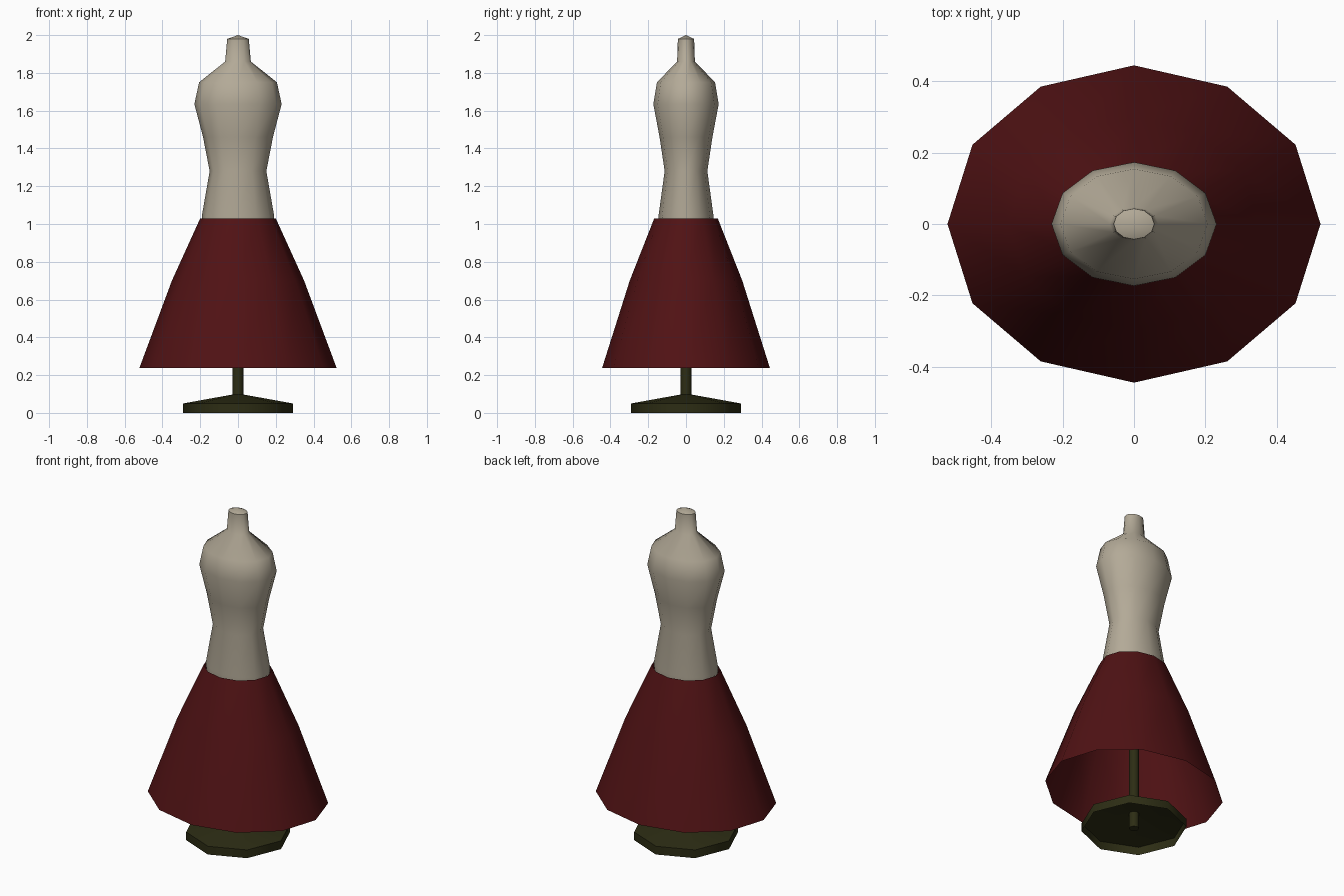
import bpy, math

if "Cube" in bpy.data.objects:
    bpy.data.objects.remove(bpy.data.objects["Cube"])


def material(name, rgb):
    m = bpy.data.materials.new(name)
    m.diffuse_color = (*rgb, 1.0)
    m.use_nodes = True
    m.node_tree.nodes["Principled BSDF"].inputs["Base Color"].default_value = m.diffuse_color
    return m


linen = material("linen", (0.45, 0.40, 0.31))
wine = material("wine_red", (0.08, 0.006, 0.007))
olive = material("dark_olive", (0.026, 0.026, 0.007))


def loft(name, rings, sides, mat, cap_bottom=False, cap_top=False, angle=60):
    """Stack elliptical rings (x radius, y radius, z); zero radius makes a tip."""
    verts, faces, loops = [], [], []
    for rx, ry, z in rings:
        n = 1 if rx == 0 else sides
        start = len(verts)
        for i in range(n):
            a = 2 * math.pi * i / sides
            verts.append((rx * math.cos(a), ry * math.sin(a), z))
        loops.append([start + (i % n) for i in range(sides)])
    for lo, hi in zip(loops, loops[1:]):
        for i in range(sides):
            j = (i + 1) % sides
            quad = [lo[i], lo[j], hi[j], hi[i]]
            faces.append(list(dict.fromkeys(quad)))
    if cap_bottom:
        faces.append(loops[0][::-1])
    if cap_top:
        faces.append(loops[-1])
    mesh = bpy.data.meshes.new(name)
    mesh.from_pydata(verts, [], faces)
    mesh.materials.append(mat)
    mesh.shade_smooth()
    mesh.set_sharp_from_angle(angle=math.radians(angle))
    mesh.update()
    ob = bpy.data.objects.new(name, mesh)
    bpy.context.collection.objects.link(ob)
    return ob


# Torso with hips, waist, bust, shoulders and capped neck
loft("torso", [(0.185, 0.14, 0.98), (0.192, 0.146, 1.04), (0.15, 0.113, 1.28),
               (0.185, 0.14, 1.46), (0.231, 0.173, 1.635), (0.206, 0.154, 1.75),
               (0.068, 0.047, 1.86), (0.057, 0.043, 1.98), (0, 0, 2.0)],
     12, linen, cap_bottom=True)

# Flared skirt, open below
loft("skirt", [(0.522, 0.444, 0.238), (0.35, 0.298, 0.70), (0.20, 0.168, 1.03)],
     12, wine)

# Stand: hollow low cone foot and pole
loft("stand_foot", [(0.29, 0.29, 0.0), (0.29, 0.29, 0.05), (0.03, 0.03, 0.097)],
     8, olive, cap_top=True)
loft("stand_pole", [(0.028, 0.028, 0.003), (0.028, 0.028, 1.0)], 8, olive,
     cap_bottom=True, cap_top=True)
